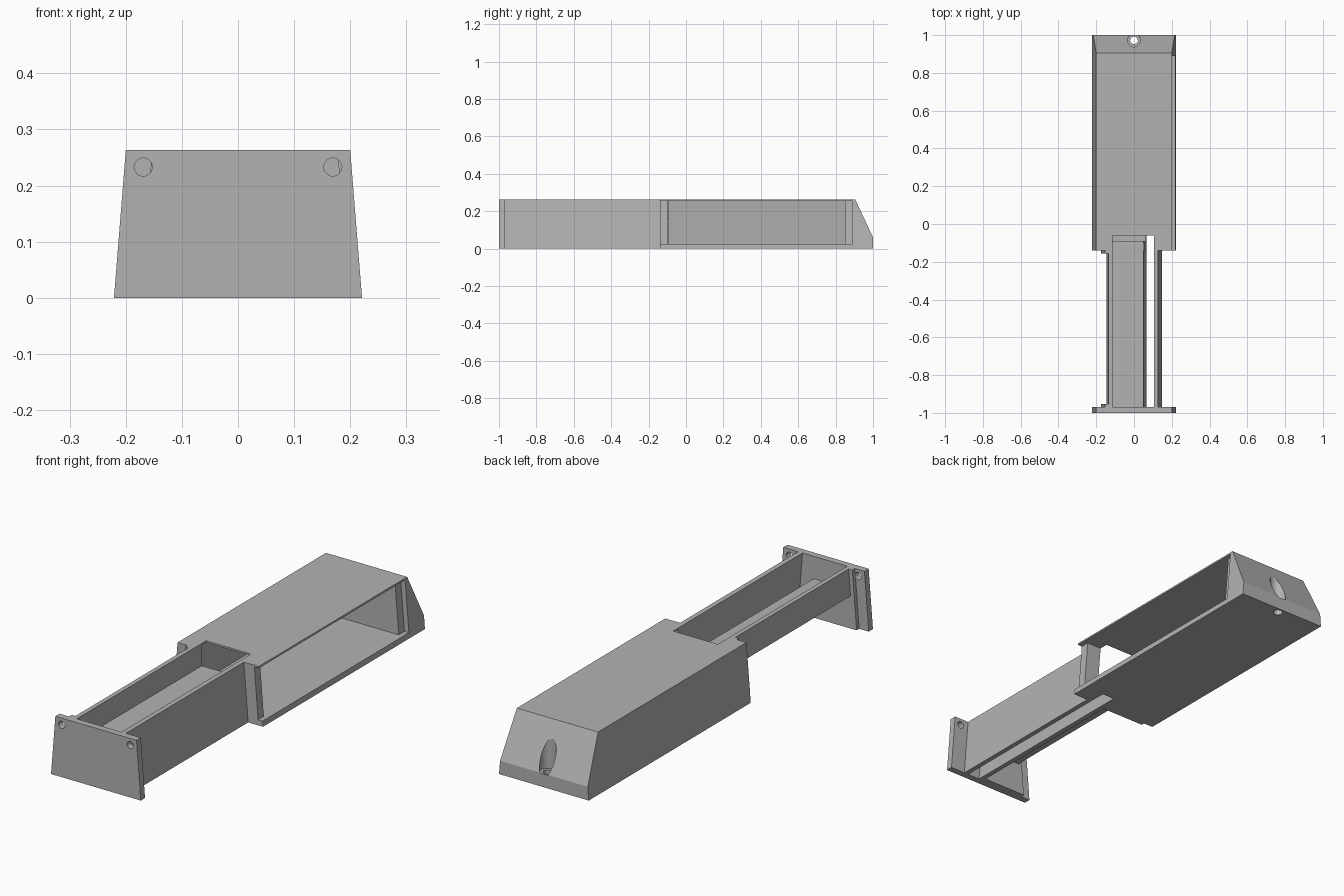
import bpy
import bmesh
import math
from mathutils import Vector

default = bpy.data.objects.get("Cube")
if default:
    bpy.data.objects.remove(default, do_unlink=True)

grey = bpy.data.materials.new("plain grey")
grey.use_nodes = True
COLOUR = (0.45, 0.45, 0.45, 1)
grey.diffuse_color = COLOUR
grey.node_tree.nodes["Principled BSDF"].inputs["Base Color"].default_value = COLOUR

HEIGHT = 0.263
LEAN = 0.08          # sideways lean of all slanted walls per unit of height


def lean(x_top, z):
    """Half width at height z of a wall that ends at x_top."""
    return x_top + LEAN * (HEIGHT - z)


def prism(name, points, start, end, axis="y"):
    """Extrude a profile: (x, z) along y, or (y, z) along x."""
    def place(p, t):
        return Vector((p[0], t, p[1])) if axis == "y" else Vector((t, p[0], p[1]))
    bm = bmesh.new()
    near = [bm.verts.new(place(p, start)) for p in points]
    far = [bm.verts.new(place(p, end)) for p in points]
    bm.faces.new(near)
    bm.faces.new(far[::-1])
    for i in range(len(points)):
        j = (i + 1) % len(points)
        bm.faces.new((near[j], near[i], far[i], far[j]))
    bmesh.ops.recalc_face_normals(bm, faces=bm.faces)
    mesh = bpy.data.meshes.new(name)
    bm.to_mesh(mesh)
    bm.free()
    mesh.materials.append(grey)
    obj = bpy.data.objects.new(name, mesh)
    bpy.context.collection.objects.link(obj)
    return obj


def cylinder(radius, depth, location, rotation=(0, 0, 0)):
    bpy.ops.mesh.primitive_cylinder_add(vertices=40, radius=radius, depth=depth,
                                        location=location, rotation=rotation)
    obj = bpy.context.object
    obj.data.materials.append(grey)
    return obj


def cut(target, *cutters):
    for cutter in cutters:
        mod = target.modifiers.new("cut", "BOOLEAN")
        mod.operation = "DIFFERENCE"
        mod.solver = "EXACT"
        mod.object = cutter
        bpy.context.view_layer.objects.active = target
        bpy.ops.object.modifier_apply(modifier=mod.name)
        bpy.data.objects.remove(cutter, do_unlink=True)


def smooth(obj):
    bpy.ops.object.select_all(action="DESELECT")
    obj.select_set(True)
    bpy.context.view_layer.objects.active = obj
    bpy.ops.object.shade_smooth_by_angle(angle=math.radians(25))


def trapezoid(left_top, right_top, low, high):
    """Section with both sides leaning outwards towards the bottom."""
    return [(-lean(left_top, low), low), (lean(right_top, low), low),
            (lean(right_top, high), high), (-lean(left_top, high), high)]


def leaning_strip(left, right, low, high):
    """Section with both sides leaning towards +x at the bottom."""
    return [(lean(left, low), low), (lean(right, low), low),
            (lean(right, high), high), (lean(left, high), high)]


SHELF_LOW, SHELF_TOP = 0.145, 0.163

# Main housing with slanted back
body = prism("main_housing", trapezoid(0.2, 0.2, 0, HEIGHT), -0.14, 1)
back_slope = prism("slope_cutter", [(1, 0.06), (1.2, 0.06), (1.2, 0.5), (0.794, 0.5)],
                   -0.5, 0.5, "x")
# Open side: interior, then a shallow recess for a sliding cover
interior = prism("interior_cutter", [(-lean(0.18, 0.025), 0.025), (0.4, 0.025),
                                     (0.4, 0.255), (-lean(0.18, 0.255), 0.255)], -0.1, 0.85)
recess = prism("recess_cutter", [(lean(0.178, 0.025), 0.025), (0.4, 0.025),
                                 (0.4, 0.255), (lean(0.178, 0.255), 0.255)], -0.2, 0.89)
# Front passage matching the tray channel and slot
channel = prism("channel_cutter",
                [(-0.115, SHELF_TOP), (-0.115, 0.4), (lean(0.105, 0.4), 0.4),
                 (lean(0.105, -0.1), -0.1), (lean(0.044, -0.1), -0.1),
                 (lean(0.044, SHELF_TOP), SHELF_TOP)], -0.3, -0.06)
# Back cable scoop and its bottom hole
scoop = cylinder(0.034, 0.4, (0, 0.972, 0.258))
outlet = cylinder(0.02, 0.4, (0, 0.972, 0))
cut(body, back_slope, interior, recess, channel, scoop, outlet)
smooth(body)

# Front plate with two screw holes
plate = prism("front_plate", trapezoid(0.2, 0.2, 0, HEIGHT), -1, -0.97)
cut(plate, *[cylinder(0.016, 0.2, (side * 0.169, -0.985, 0.233), (math.pi / 2, 0, 0))
             for side in (-1, 1)])
smooth(plate)

# Outer tray wall, full height
prism("tray_outer_wall", leaning_strip(0.105, 0.127, 0, HEIGHT), -0.97, -0.14)

# Stepped tray: upper wall, shelf and lower inner wall in one profile
prism("tray_shelf",
      [(-0.115, HEIGHT), (-0.115, SHELF_TOP), (lean(0.034, SHELF_TOP) + 0.008, SHELF_TOP),
       (lean(0.044, 0), 0), (lean(0.022, 0), 0), (lean(0.022, SHELF_LOW), SHELF_LOW),
       (-lean(0.135, SHELF_LOW), SHELF_LOW), (-0.135, HEIGHT)], -0.97, -0.09)

# End frames of the open lower side, with slim posts beside the upper wall
for label, start, end in (("front", -0.97, -0.952), ("rear", -0.155, -0.14)):
    prism(label + "_tray_frame",
          [(-lean(0.153, 0), 0), (lean(0.03, 0), 0), (lean(0.03, SHELF_LOW), SHELF_LOW),
           (-lean(0.13, SHELF_LOW), SHELF_LOW), (-0.13, HEIGHT), (-0.153, HEIGHT)],
          start, end)
